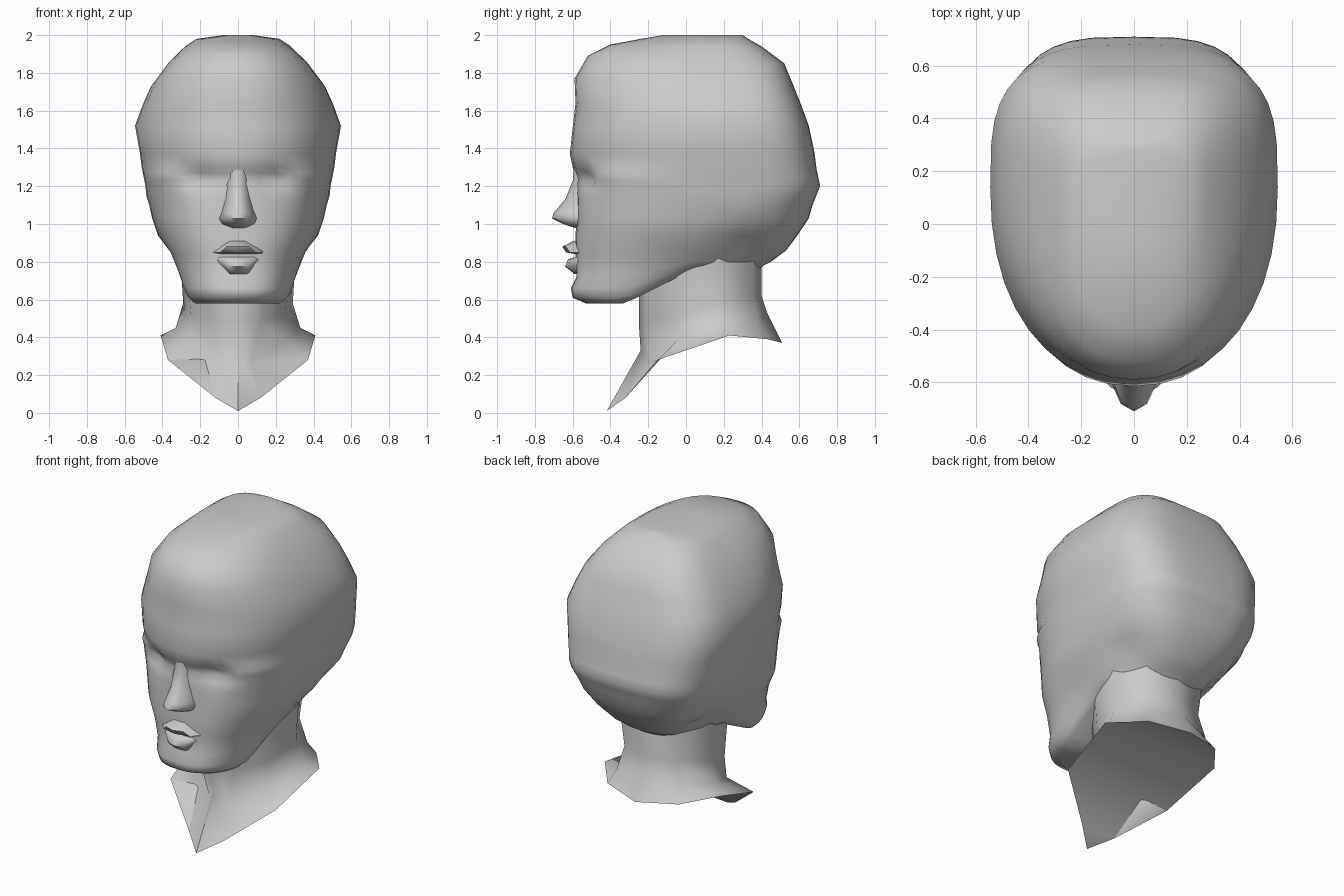
import bpy, bmesh, math
from math import sin, cos, pi, exp

old = bpy.data.objects.get("Cube")
if old:
    bpy.data.objects.remove(old, do_unlink=True)

grey = bpy.data.materials.new("matte grey")
grey.use_nodes = True
grey.diffuse_color = (0.6, 0.6, 0.6, 1)
grey.node_tree.nodes["Principled BSDF"].inputs["Base Color"].default_value = (0.6, 0.6, 0.6, 1)


def loft(name, half_rings, angle=60):
    """Mirror half rings (front centre to back centre), skin them, cap both ends in cross strips."""
    bm = bmesh.new()
    rings = []
    for half in half_rings:
        full = list(half) + [(-x, y, z) for x, y, z in reversed(half[1:-1])]
        rings.append([bm.verts.new(p) for p in full])
    count = len(rings[0])
    for a, b in zip(rings, rings[1:]):
        for i in range(count):
            j = (i + 1) % count
            bm.faces.new((a[i], a[j], b[j], b[i]))
    for end in (rings[0], rings[-1]):
        for i in range(count // 2):
            strip = (i, i + 1, count - i - 1, (count - i) % count)
            bm.faces.new([end[k] for k in dict.fromkeys(strip)])
    bmesh.ops.recalc_face_normals(bm, faces=bm.faces)
    mesh = bpy.data.meshes.new(name)
    bm.to_mesh(mesh)
    bm.free()
    mesh.materials.append(grey)
    obj = bpy.data.objects.new(name, mesh)
    bpy.context.collection.objects.link(obj)
    bpy.ops.object.select_all(action="DESELECT")
    obj.select_set(True)
    bpy.context.view_layer.objects.active = obj
    bpy.ops.object.shade_smooth_by_angle(angle=math.radians(angle))


def clamp(value, low, high):
    return min(max(value, low), high)


def bump(a, b):
    return exp(-a * a - b * b)


def head_ring(z_front, z_back, y_front, y_back, width, middle, steps=20):
    """Half an egg-shaped section, with rising jaw, sunken sockets and a hollow behind the jaw."""
    front_power = 0.78 if z_front < 1.3 else 0.9
    back_power = clamp(1.2 - z_front / 2, 0.6, 0.8)
    points = []
    for k in range(steps + 1):
        t = pi * k / steps
        front = t < pi / 2
        power = front_power if front else back_power
        reach = (y_front if front else y_back) - middle
        x = 0 if k in (0, steps) else width * sin(t) ** power
        y = middle + reach * abs(cos(t)) ** power
        z = z_front + (z_back - z_front) * clamp((y + 0.32) / 0.36, 0, 1)
        if y < 0:
            y += 0.07 * bump((x - 0.2) / 0.1, (z - 1.24) / 0.05)
        x *= 1 - 0.17 * bump((y - 0.32) / 0.14, (z - 0.87) / 0.09)
        points.append((x, y, z))
    return points


# Skull and face: front height, back height, front, back, half width, widest point
head_rows = [
    (2.0, 2.0, -0.12, 0.3, 0.08, 0.1),
    (1.98, 1.98, -0.24, 0.33, 0.22, 0.1),
    (1.95, 1.94, -0.4, 0.4, 0.28, 0.1),
    (1.89, 1.85, -0.52, 0.52, 0.37, 0.1),
    (1.77, 1.73, -0.59, 0.57, 0.46, 0.12),
    (1.64, 1.63, -0.585, 0.61, 0.505, 0.13),
    (1.51, 1.52, -0.6, 0.65, 0.545, 0.14),
    (1.37, 1.38, -0.615, 0.68, 0.52, 0.14),
    (1.3, 1.3, -0.6, 0.69, 0.51, 0.14),
    (1.27, 1.25, -0.59, 0.7, 0.5, 0.14),
    (1.23, 1.2, -0.585, 0.71, 0.49, 0.14),
    (1.19, 1.15, -0.58, 0.69, 0.485, 0.14),
    (1.13, 1.1, -0.575, 0.67, 0.47, 0.12),
    (1.04, 1.03, -0.575, 0.65, 0.455, 0.1),
    (0.95, 0.94, -0.585, 0.59, 0.425, 0.05),
    (0.84, 0.86, -0.585, 0.53, 0.36, 0),
    (0.72, 0.8, -0.58, 0.45, 0.32, -0.05),
    (0.66, 0.78, -0.61, 0.41, 0.3, -0.08),
    (0.61, 0.77, -0.6, 0.4, 0.28, -0.1),
    (0.58, 0.76, -0.53, 0.38, 0.25, -0.1),
]
loft("head", [head_ring(*row) for row in head_rows])

# Neck: rings from the hidden top down to the pointed base
neck_rings = [
    [(0, -0.25, 0.64), (0.15, -0.2, 0.66), (0.27, -0.03, 0.76),
     (0.31, 0.17, 0.9), (0.22, 0.36, 0.9), (0, 0.4, 0.82)],
    [(0, -0.25, 0.48), (0.12, -0.21, 0.48), (0.25, -0.03, 0.52),
     (0.29, 0.17, 0.58), (0.18, 0.36, 0.62), (0, 0.4, 0.62)],
    [(0, -0.24, 0.33), (0.07, -0.19, 0.27), (0.25, -0.05, 0.38),
     (0.33, 0.17, 0.45), (0.22, 0.38, 0.47), (0, 0.43, 0.53)],
    [(0, -0.42, 0.01), (0.12, -0.32, 0.08), (0.37, -0.15, 0.28),
     (0.41, 0.23, 0.41), (0.25, 0.43, 0.39), (0, 0.51, 0.37)],
]
loft("neck", neck_rings)


def feature(name, rows, shoulder, angle):
    """A small form on the face: height, tip, half width, root for each row."""
    rings = []
    for z, tip, width, root in rows:
        near = tip + (root - tip) * 0.2
        rings.append([(0, tip, z), (width * shoulder, near, z), (width, root, z),
                      (width * 0.8, root + 0.08, z), (0, root + 0.08, z)])
    loft(name, rings, angle)


feature("nose", [
    (1.31, -0.595, 0.05, -0.57),
    (1.24, -0.595, 0.06, -0.55),
    (1.13, -0.64, 0.075, -0.55),
    (1.06, -0.7, 0.09, -0.56),
    (1.03, -0.71, 0.1, -0.57),
    (1.0, -0.65, 0.09, -0.565),
    (0.98, -0.59, 0.05, -0.565),
], 0.5, 70)

feature("upper_lip", [
    (0.91, -0.595, 0.05, -0.57),
    (0.88, -0.655, 0.1, -0.56),
    (0.85, -0.635, 0.155, -0.54),
    (0.84, -0.58, 0.15, -0.53),
], 0.6, 60)

feature("lower_lip", [
    (0.828, -0.58, 0.15, -0.53),
    (0.812, -0.625, 0.13, -0.545),
    (0.775, -0.64, 0.09, -0.56),
    (0.735, -0.59, 0.06, -0.565),
], 0.6, 60)
